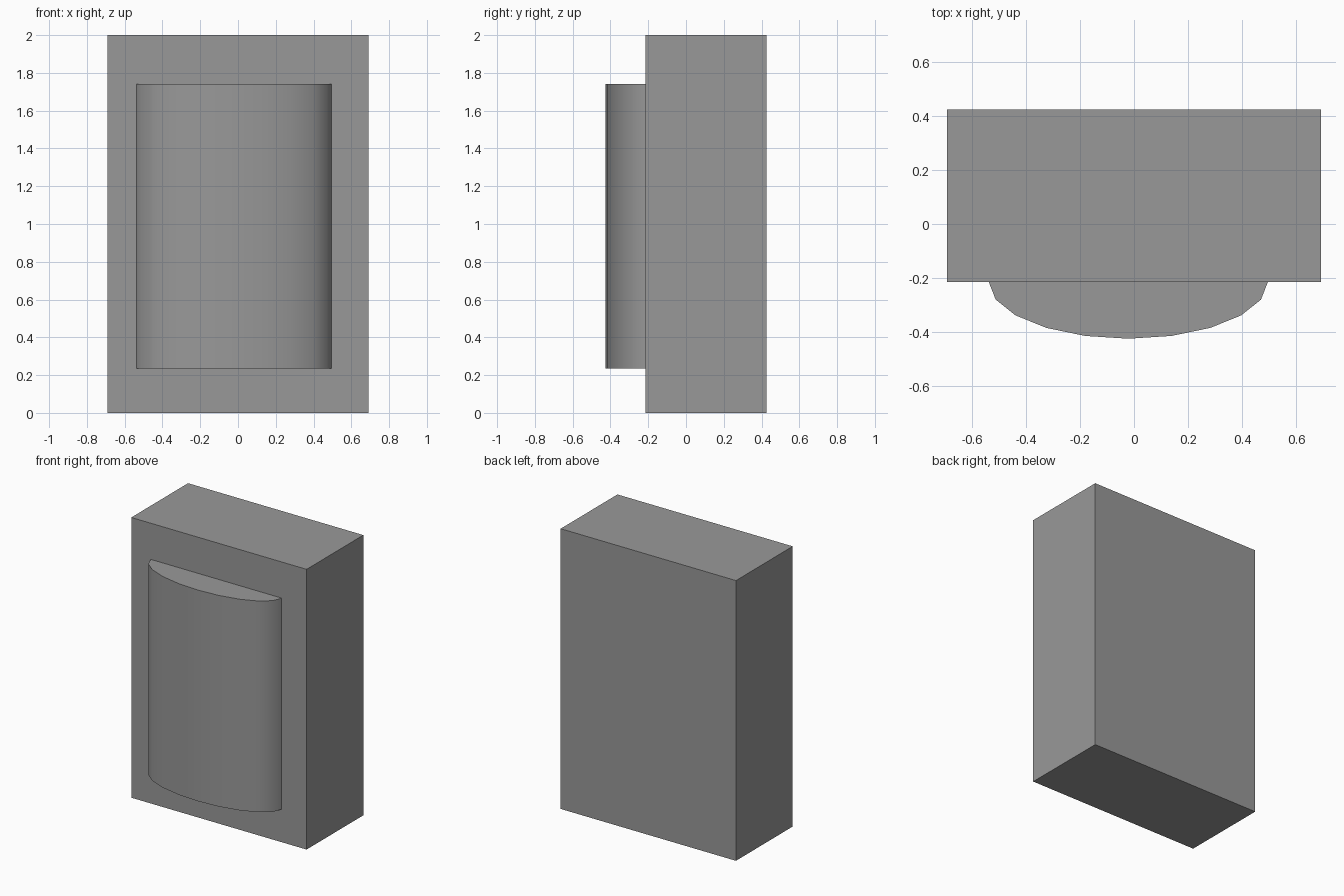
import bpy, bmesh, math

if "Cube" in bpy.data.objects:
    bpy.data.objects.remove(bpy.data.objects["Cube"])

FRONT_Y, BACK_Y = -0.215, 0.425

# Dark grey shared by both parts
grey = bpy.data.materials.new("dark_grey")
grey.diffuse_color = (0.318, 0.318, 0.318, 1)
grey.use_nodes = True
grey.node_tree.nodes["Principled BSDF"].inputs["Base Color"].default_value = grey.diffuse_color


def finish(name, bm):
    bmesh.ops.recalc_face_normals(bm, faces=bm.faces)
    mesh = bpy.data.meshes.new(name)
    bm.to_mesh(mesh)
    bm.free()
    mesh.materials.append(grey)
    obj = bpy.data.objects.new(name, mesh)
    bpy.context.collection.objects.link(obj)
    return obj


def prism(name, outline, z0, z1):
    """Extrude a flat outline upwards into a closed solid."""
    bm = bmesh.new()
    face = bm.faces.new([bm.verts.new((x, y, z0)) for x, y in outline])
    top = bmesh.ops.extrude_face_region(bm, geom=[face], use_keep_orig=True)
    verts = [g for g in top["geom"] if isinstance(g, bmesh.types.BMVert)]
    bmesh.ops.translate(bm, verts=verts, vec=(0, 0, z1 - z0))
    return finish(name, bm)


# Main rectangular body
prism("body", [(-0.692, FRONT_Y), (0.692, FRONT_Y),
               (0.692, BACK_Y), (-0.692, BACK_Y)], 0, 2)

# Bulging front panel: half of a 20-sided ellipse
arc = [math.pi + math.pi * i / 10 for i in range(11)]
panel = prism("front_bulge",
              [(-0.021 + 0.517 * math.cos(a), FRONT_Y + 0.21 * math.sin(a)) for a in arc],
              0.235, 1.742)
bpy.context.view_layer.objects.active = panel
panel.select_set(True)
bpy.ops.object.shade_smooth_by_angle(angle=math.radians(40))
